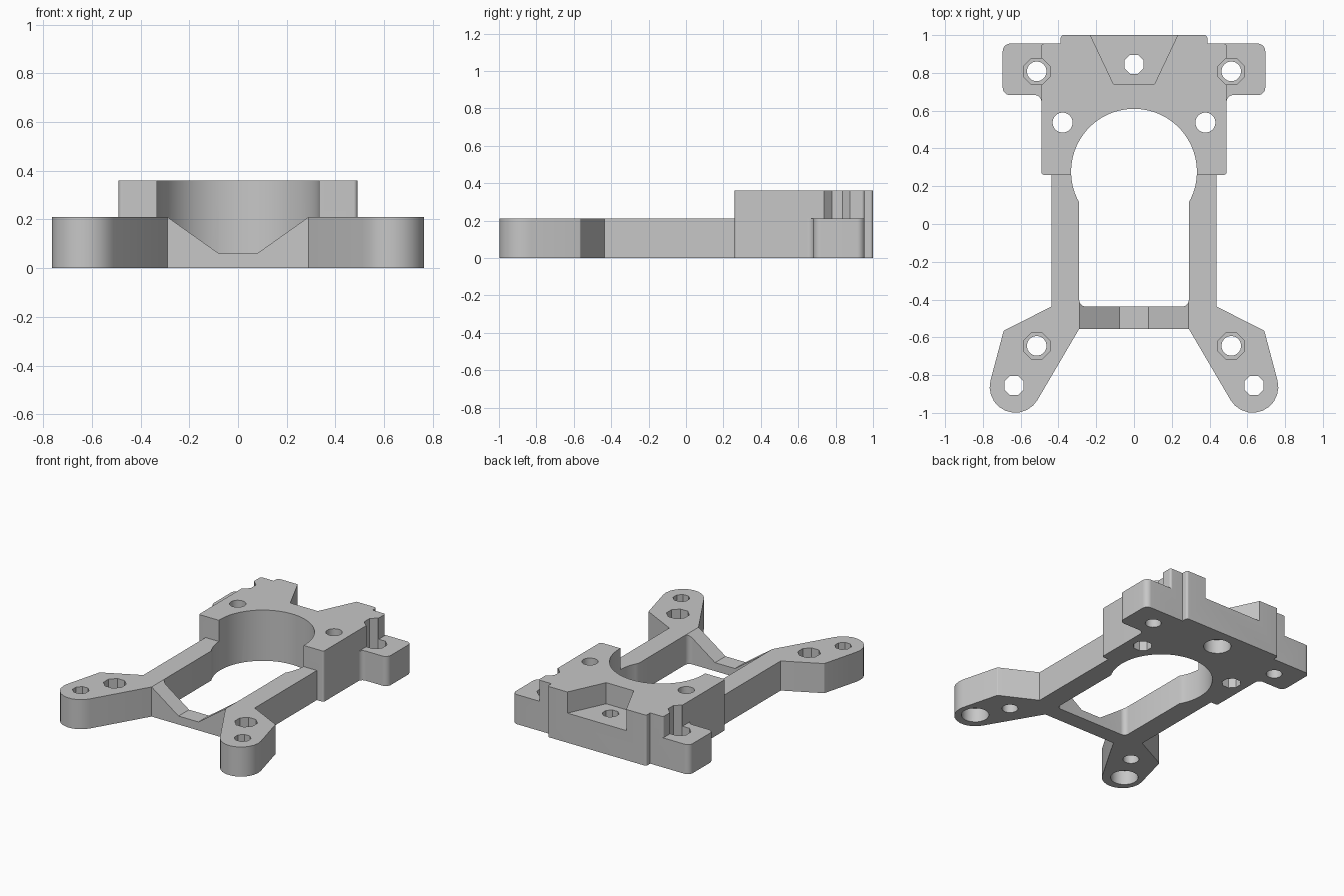
import bpy
import bmesh
import math
from mathutils import Vector

cube = bpy.data.objects.get("Cube")
if cube:
    bpy.data.objects.remove(cube, do_unlink=True)

grey = bpy.data.materials.new("plain grey")
grey.use_nodes = True
colour = (0.57, 0.57, 0.57, 1)
grey.diffuse_color = colour
grey.node_tree.nodes["Principled BSDF"].inputs["Base Color"].default_value = colour

PLATE, BLOCK = 0.21, 0.36
ABOVE, BELOW = 0.5, -0.1


def rounded(corners, steps=10):
    """Outline from (x, y, radius) corners, each filleted by its radius."""
    out = []
    for i, (x, y, r) in enumerate(corners):
        p = Vector((x, y))
        if r == 0:
            out.append(p)
            continue
        u = (Vector(corners[i - 1][:2]) - p).normalized()
        v = (Vector(corners[(i + 1) % len(corners)][:2]) - p).normalized()
        half = u.angle(v) / 2
        centre = p + (u + v).normalized() * (r / math.sin(half))
        reach = r / math.tan(half)
        a, b = p + u * reach - centre, p + v * reach - centre
        # Blend the two tangent directions, then push out to the radius
        sweep = math.pi - 2 * half
        for k in range(steps + 1):
            t = k / steps
            arm = a * math.sin((1 - t) * sweep) + b * math.sin(t * sweep)
            out.append(centre + arm / math.sin(sweep))
    return out


def mirrored(half):
    return half + [(-x, y, r) for x, y, r in reversed(half)]


def circle(x, y, r, sides):
    turn = math.pi / sides
    return [Vector((x + r * math.cos(turn * (2 * k + 1)),
                    y + r * math.sin(turn * (2 * k + 1)))) for k in range(sides)]


def prism(name, outline, low, high, along_y=False):
    """Extrude an outline along z, or an x-z outline along y."""
    bm = bmesh.new()
    place = (lambda p, h: (p[0], h, p[1])) if along_y else (lambda p, h: (p[0], p[1], h))
    face = bm.faces.new([bm.verts.new(place(p, low)) for p in outline])
    top = bmesh.ops.extrude_face_region(bm, geom=[face])["geom"]
    shift = Vector(place((0, 0), high - low))
    bmesh.ops.translate(bm, vec=shift, verts=[g for g in top if isinstance(g, bmesh.types.BMVert)])
    bmesh.ops.recalc_face_normals(bm, faces=bm.faces)
    mesh = bpy.data.meshes.new(name)
    bm.to_mesh(mesh)
    bm.free()
    mesh.materials.append(grey)
    obj = bpy.data.objects.new(name, mesh)
    bpy.context.collection.objects.link(obj)
    return obj


def combine(target, tool, operation):
    mod = target.modifiers.new(tool.name, "BOOLEAN")
    mod.operation, mod.solver, mod.object = operation, "EXACT", tool
    bpy.context.view_layer.objects.active = target
    bpy.ops.object.modifier_apply(modifier=mod.name)
    bpy.data.objects.remove(tool, do_unlink=True)


# Frame with two rails and splayed front legs
frame = prism("mounting_bracket", rounded(mirrored([
    (0.29, -0.555, 0), (1.013, -1.787, 0.1358), (0.69, -0.565, 0.01),
    (0.437, -0.437, 0), (0.437, 0.45, 0)])), 0, PLATE)

# Raised rear block and the low ears beside it
block = prism("rear_block", rounded(mirrored([
    (0.49, 0.26, 0.015), (0.49, 0.955, 0.015),
    (0.388, 0.955, 0), (0.388, 1.0, 0.015)])), 0, BLOCK)
ears = prism("side_ears", rounded(mirrored([
    (0.49, 0.6, 0), (0.49, 0.682, 0.035),
    (0.695, 0.682, 0.04), (0.695, 0.955, 0.04)])), 0, PLATE)
combine(frame, block, "UNION")
combine(frame, ears, "UNION")

# Central opening: rectangle with a round bore
slot = prism("slot", rounded(mirrored([(0.29, -0.437, 0.035), (0.29, 0.3, 0)])), BELOW, ABOVE)
combine(frame, slot, "DIFFERENCE")
combine(frame, prism("bore", circle(0, 0.277, 0.333, 64), BELOW, ABOVE), "DIFFERENCE")

# Tapered dip in the front crossbar
dip = prism("dip", mirrored([(0.078, 0.06, 0), (0.346, 0.25, 0)]), -0.62, -0.38, along_y=True)
combine(frame, dip, "DIFFERENCE")

# Tapered pocket in the back edge
pocket = prism("pocket", mirrored([(0.108, 0.74, 0), (0.255, 1.05, 0)]), PLATE, ABOVE)
combine(frame, pocket, "DIFFERENCE")


def hole(x, y, upper, lower, split):
    """Stepped hole; upper and lower are (radius, sides)."""
    narrow = min(upper, lower)
    combine(frame, prism("shaft", circle(x, y, *narrow), BELOW, ABOVE), "DIFFERENCE")
    if upper > lower:
        combine(frame, prism("recess", circle(x, y, *upper), split, ABOVE), "DIFFERENCE")
    else:
        combine(frame, prism("recess", circle(x, y, *lower), BELOW, split), "DIFFERENCE")


# Screw holes
hole(0, 0.845, (0.055, 8), (0.09, 24), 0.1)
for side in (-1, 1):
    hole(side * 0.635, -0.855, (0.055, 8), (0.09, 24), 0.1)
    hole(side * 0.515, -0.645, (0.075, 8), (0.052, 24), 0.1)
    hole(side * 0.515, 0.808, (0.075, 8), (0.052, 24), 0.1)
    hole(side * 0.378, 0.537, (0.053, 24), (0.063, 8), 0.18)

bpy.ops.object.select_all(action="DESELECT")
frame.select_set(True)
bpy.context.view_layer.objects.active = frame
bpy.ops.object.shade_smooth_by_angle(angle=math.radians(30))
